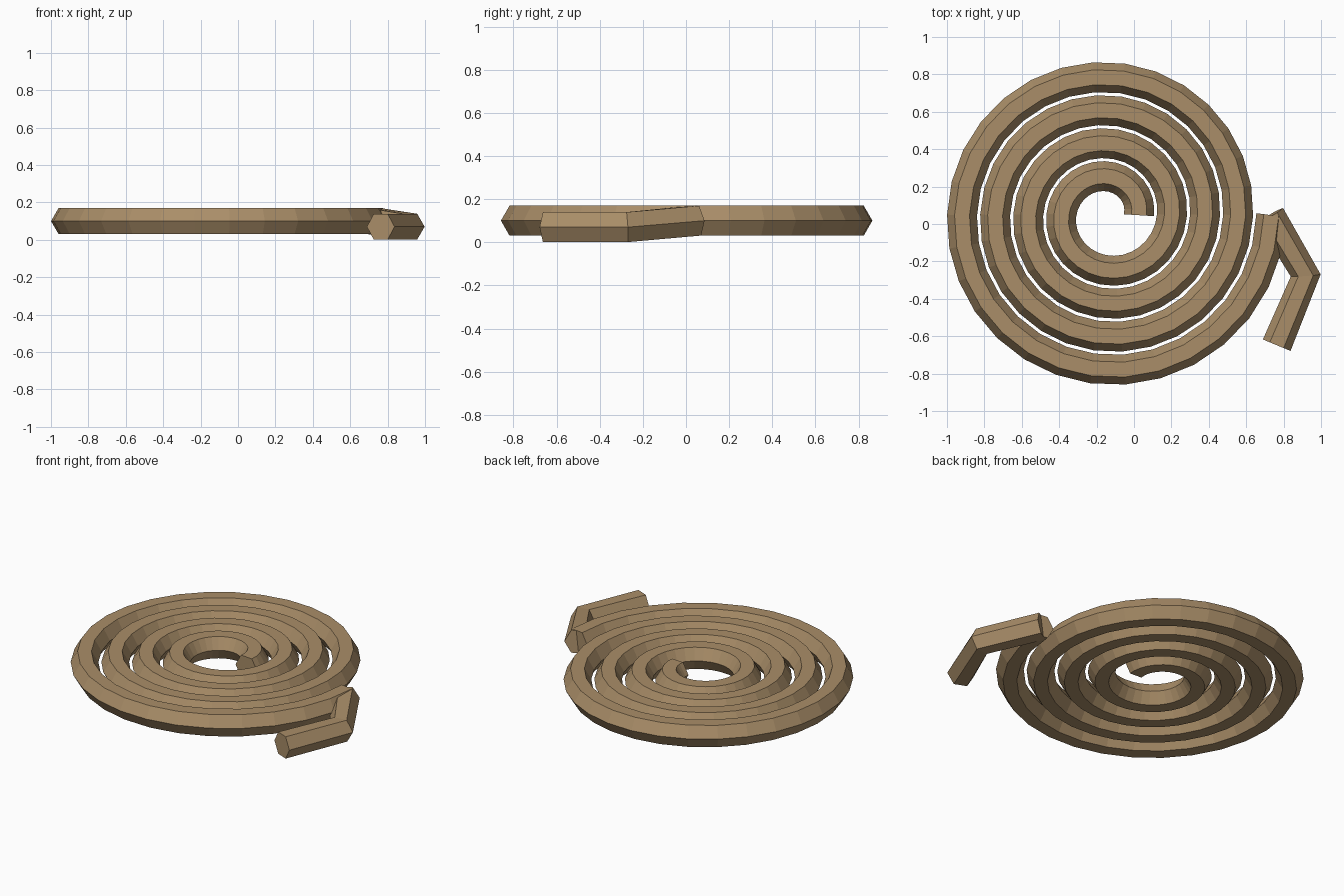
import bpy, bmesh, math
from mathutils import Vector

if "Cube" in bpy.data.objects:
    bpy.data.objects.remove(bpy.data.objects["Cube"])

TUBE_R, SIDES = 0.08, 6

mat = bpy.data.materials.new("rope_tan")
mat.diffuse_color = (0.40, 0.27, 0.14, 1)
mat.use_nodes = True
mat.node_tree.nodes["Principled BSDF"].inputs["Base Color"].default_value = mat.diffuse_color


def tube(name, path):
    """Sweep a flat-topped hexagon along a path and cap both ends."""
    bm = bmesh.new()
    rings = []
    for i, p in enumerate(path):
        d_in = (p - path[i - 1]).normalized() if i else Vector()
        d_out = (path[i + 1] - p).normalized() if i + 1 < len(path) else Vector()
        tangent = (d_in + d_out).normalized()
        side = tangent.cross(Vector((0, 0, 1))).normalized()
        up = side.cross(tangent)
        ring = []
        for k in range(SIDES):
            a = math.tau * k / SIDES
            ring.append(bm.verts.new(p + TUBE_R * (math.cos(a) * side + math.sin(a) * up)))
        rings.append(ring)
    for a, b in zip(rings, rings[1:]):
        for k in range(SIDES):
            n = (k + 1) % SIDES
            bm.faces.new((a[k], a[n], b[n], b[k]))
    bm.faces.new(rings[0])
    bm.faces.new(rings[-1])
    bmesh.ops.recalc_face_normals(bm, faces=bm.faces)
    mesh = bpy.data.meshes.new(name)
    bm.to_mesh(mesh)
    bm.free()
    mesh.materials.append(mat)
    obj = bpy.data.objects.new(name, mesh)
    bpy.context.collection.objects.link(obj)
    return obj


# Flat spiral: four turns, thirty segments per turn
STEPS, TURNS = 30, 4
CENTER = Vector((-0.137, 0.047, 0.10))
R_START, PITCH = 0.163, 0.177
spiral = []
for i in range(STEPS * TURNS + 1):
    t = i / STEPS
    r = R_START + PITCH * t
    a = math.tau * t
    spiral.append(CENTER + Vector((r * math.cos(a), r * math.sin(a), 0)))
tube("rope_coil", spiral)

# Loose end bending away and dropping to the ground
tube("rope_loose_end", [Vector((0.728, 0.045, 0.10)),
                        Vector((0.918, -0.275, 0.07)),
                        Vector((0.763, -0.648, 0.07))])
